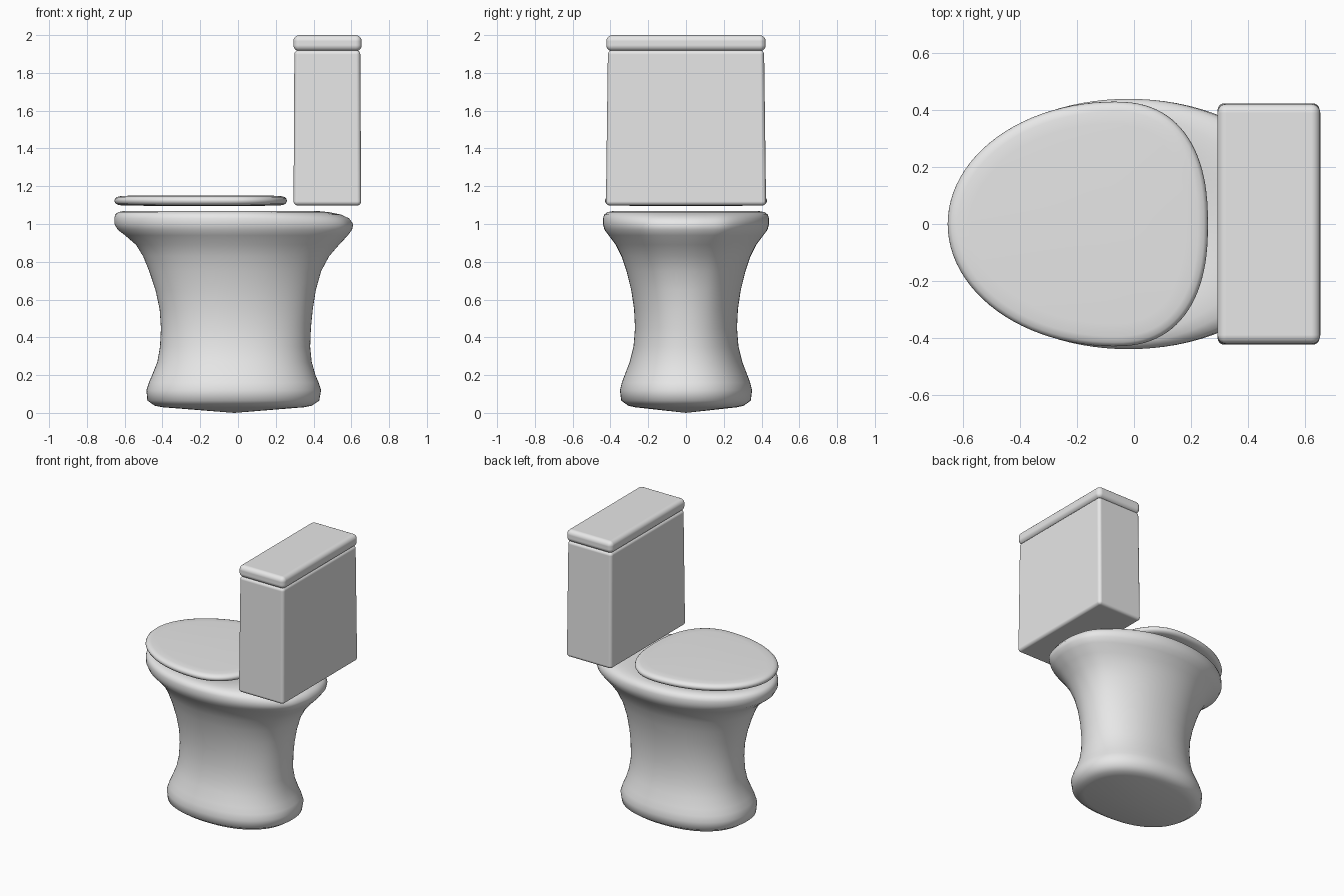
import bpy, bmesh, math

if "Cube" in bpy.data.objects:
    bpy.data.objects.remove(bpy.data.objects["Cube"])

white = bpy.data.materials.new("porcelain")
white.diffuse_color = (0.8, 0.8, 0.8, 1)
white.use_nodes = True
white.node_tree.nodes["Principled BSDF"].inputs["Base Color"].default_value = white.diffuse_color
N = 96

# normalised back outline of the rim (x, y), from the widest point to the rear
BACK = [(0, 1), (.27, .965), (.52, .86), (.76, .68), (.92, .47), (.985, .22), (1, 0)]


def back_point(s):
    """Catmull-Rom point on BACK, s in 0..1; ends mirrored for tangency."""
    p = [(-.27, .965)] + BACK + [(.985, -.22)]
    f = min(s, .99999) * (len(BACK) - 1)
    i, t = int(f), f - int(f)
    a, b, c, d = p[i:i + 4]
    return [.5 * (2 * b[k] + (c[k] - a[k]) * t + (2 * a[k] - 5 * b[k] + 4 * c[k] - d[k]) * t * t
                  + (3 * b[k] - a[k] - 3 * c[k] + d[k]) * t ** 3) for k in (0, 1)]


def outline(x0, x1, w, xc, n_front=2.0, n_back=2.0, rim=0.0):
    """Closed egg outline; rim blends the back half towards the rim plan."""
    pts = []
    for i in range(N):
        a = 2 * math.pi * i / N
        c, s = math.cos(a), math.sin(a)
        n = n_back if c > 0 else n_front
        u, v = abs(c) ** (2 / n), abs(s) ** (2 / n)
        if c > 0 and rim:
            bu, bv = back_point(1 - math.asin(min(1, abs(s))) / (math.pi / 2))
            u, v = u + (bu - u) * rim, v + (bv - v) * rim
        x = xc + u * (x1 - xc) if c > 0 else xc - u * (xc - x0)
        pts.append((x, math.copysign(v * w, s)))
    return pts


def finish(name, bm):
    bmesh.ops.recalc_face_normals(bm, faces=bm.faces)
    me = bpy.data.meshes.new(name)
    bm.to_mesh(me)
    bm.free()
    me.materials.append(white)
    for p in me.polygons:
        p.use_smooth = True
    ob = bpy.data.objects.new(name, me)
    bpy.context.collection.objects.link(ob)
    return ob


def loft(name, rings, start, end):
    """Skin rings of (z, outline) and close both ends with a fan to a point."""
    bm = bmesh.new()
    loops = [[bm.verts.new((x, y, z)) for x, y in pts] for z, pts in rings]
    for a, b in zip(loops, loops[1:]):
        for i in range(N):
            j = (i + 1) % N
            bm.faces.new((a[i], a[j], b[j], b[i]))
    for loop, tip in ((loops[0], start), (loops[-1], end)):
        v = bm.verts.new(tip)
        for i in range(N):
            bm.faces.new((loop[i], loop[(i + 1) % N], v))
    return finish(name, bm)


# bowl and pedestal: z, front x, back x, half width, rim blend
SECTIONS = [
    (.03, -.40, .35, .27, 0), (.038, -.44, .39, .305, 0), (.065, -.48, .43, .343, 0),
    (.12, -.485, .44, .35, 0), (.16, -.472, .427, .34, 0), (.2, -.455, .41, .325, 0),
    (.27, -.427, .39, .298, 0), (.35, -.413, .382, .278, 0), (.45, -.408, .386, .27, .1),
    (.55, -.415, .396, .275, .2), (.65, -.437, .412, .29, .35), (.75, -.47, .44, .315, .5),
    (.83, -.503, .483, .342, .7), (.89, -.54, .535, .372, .85), (.94, -.598, .582, .41, 1),
    (.97, -.637, .604, .432, 1), (1.0, -.654, .61, .44, 1), (1.03, -.655, .588, .44, 1),
    (1.05, -.65, .545, .433, 1), (1.063, -.635, .48, .415, 1), (1.069, -.605, .42, .385, 1),
    # inner basin
    (1.068, -.53, .16, .30, 0), (1.05, -.51, .14, .28, 0), (.9, -.45, .1, .23, 0),
    (.75, -.33, .02, .13, 0)]
rings = []
for i, (z, x0, x1, w, r) in enumerate(SECTIONS):
    xc = -.02 if i < 21 else -.15
    n = 2.25 - .25 * min(1, z)
    rings.append((z, outline(x0, x1, w, xc, n, n, r)))
loft("bowl", rings, (-.02, 0, 0), (-.15, 0, .7))

# seat lid with rounded rim
rings = []
for z, inset in [(1.097, .06), (1.1, .025), (1.107, .008), (1.122, 0), (1.134, .004),
                 (1.143, .014), (1.148, .035), (1.15, .08)]:
    rings.append((z, outline(-.655 + inset, .26 - inset, .43 - inset, -.07, 2, 2.4)))
loft("seat_lid", rings, (-.1, 0, 1.095), (-.1, 0, 1.151))


def box(name, x0, x1, w, z0, z1, bevel, top=1.0):
    """Rounded box, its top scaled in y and x by a taper."""
    bm = bmesh.new()
    bmesh.ops.create_cube(bm, size=1)
    for v in bm.verts:
        k = top if v.co.z > 0 else 1
        v.co = ((x0 + x1) / 2 + v.co.x * (x1 - x0) * k, v.co.y * 2 * w * k,
                z0 + (v.co.z + .5) * (z1 - z0))
    ob = finish(name, bm)
    m = ob.modifiers.new("round", 'BEVEL')
    m.width, m.segments = bevel, 5
    m.harden_normals = True
    return ob


# cistern and its cover
box("tank", .294, .652, .424, 1.098, 1.92, .022, .975)
box("tank_cover", .293, .655, .422, 1.915, 2.0, .032)
